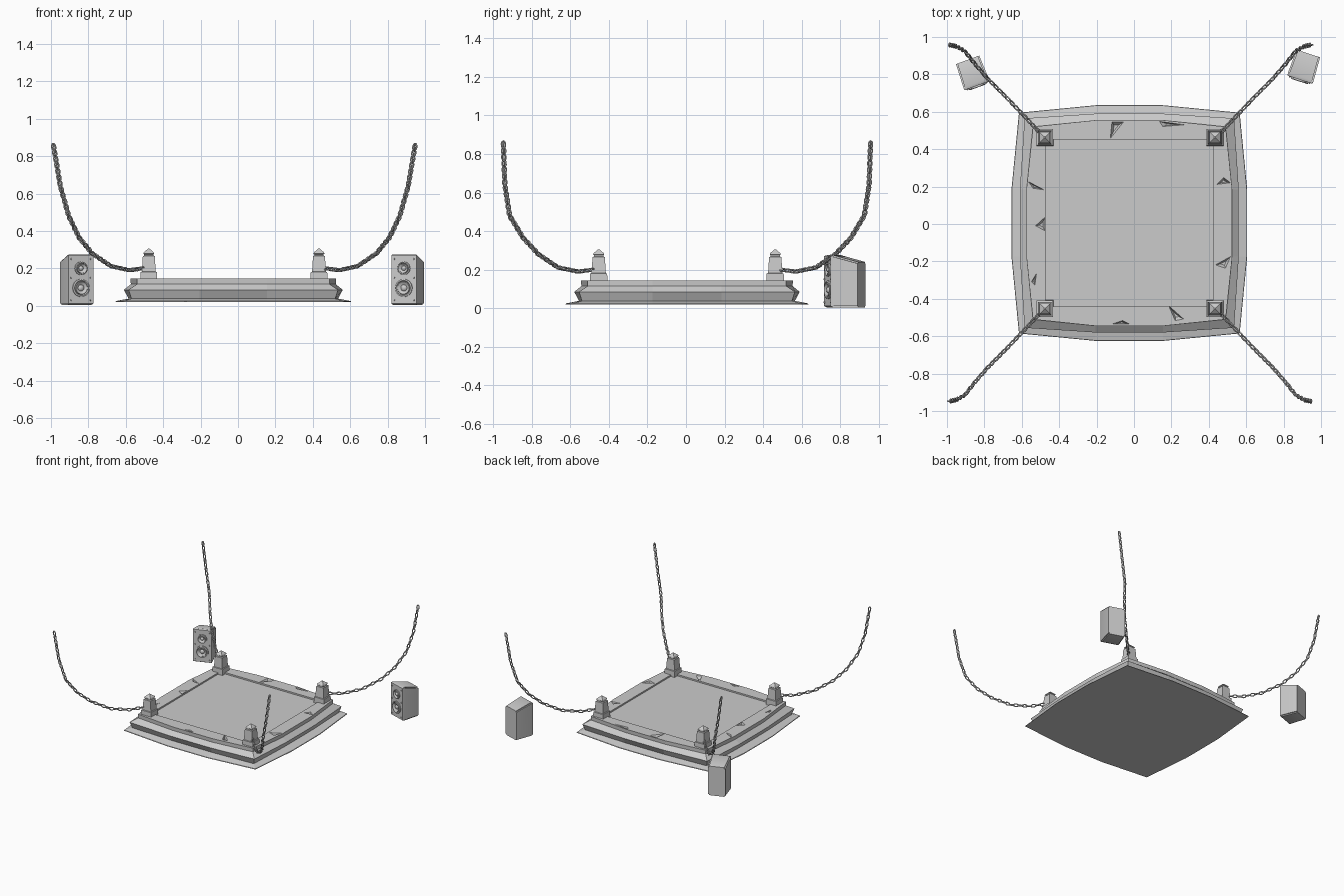
import bpy, bmesh, math
from mathutils import Vector, Matrix

if "Cube" in bpy.data.objects:
    bpy.data.objects.remove(bpy.data.objects["Cube"])

grey = bpy.data.materials.new("stone_grey")
grey.use_nodes = True
grey.diffuse_color = (0.6, 0.6, 0.6, 1)
grey.node_tree.nodes["Principled BSDF"].inputs["Base Color"].default_value = (0.6, 0.6, 0.6, 1)

CX, CY = -0.025, 0.005      # platform centre
DECK = 0.145


def finish(name, bm, smooth=False):
    bmesh.ops.recalc_face_normals(bm, faces=bm.faces)
    me = bpy.data.meshes.new(name)
    bm.to_mesh(me)
    bm.free()
    me.materials.append(grey)
    ob = bpy.data.objects.new(name, me)
    bpy.context.collection.objects.link(ob)
    if smooth:
        bpy.ops.object.select_all(action='DESELECT')
        ob.select_set(True)
        bpy.context.view_layer.objects.active = ob
        bpy.ops.object.shade_smooth_by_angle(angle=math.radians(40))
    return ob


def loft(bm, rings):
    """Skin a stack of equal-length rings and cap both ends."""
    vs = [[bm.verts.new(p) for p in r] for r in rings]
    n = len(vs[0])
    for a, b in zip(vs, vs[1:]):
        for i in range(n):
            bm.faces.new((a[i], a[(i + 1) % n], b[(i + 1) % n], b[i]))
    bm.faces.new(vs[0][::-1])
    bm.faces.new(vs[-1])


def square(h, z, x=0, y=0):
    return [(x + sx * h, y + sy * h, z) for sx, sy in ((-1, -1), (1, -1), (1, 1), (-1, 1))]


def bulged(corner, mid, z):
    """Square outline whose sides bow outwards."""
    ring = []
    for k in range(4):
        rot = Matrix.Rotation(k * math.pi / 2, 3, 'Z')
        for p in ((-corner, -corner, z), (-0.18, -mid, z), (0.18, -mid, z)):
            ring.append(rot @ Vector(p) + Vector((CX, CY, 0)))
    return ring


# stepped platform
bm = bmesh.new()
loft(bm, [bulged(*r) for r in (
    (0.59, 0.63, 0.02), (0.588, 0.628, 0.025), (0.545, 0.56, 0.038), (0.56, 0.585, 0.085),
    (0.515, 0.548, 0.115), (0.515, 0.55, DECK))])
platform = finish("platform", bm)

# cutter: sunken floor and chipped deck edges
bm = bmesh.new()
loft(bm, [square(0.447, DECK - 0.012, CX, CY), square(0.447, 0.2, CX, CY)])
chips = [((-0.13, 0.45), (-0.12, 0.55), (-0.05, 0.55)), ((0.13, 0.55), (0.15, 0.52), (0.28, 0.53)),
         ((-0.57, 0.23), (-0.54, 0.19), (-0.475, 0.18)), ((-0.53, -0.01), (-0.475, 0.04), (-0.475, -0.04)),
         ((-0.55, -0.31), (-0.52, -0.26), (-0.53, -0.33)), ((0.44, 0.21), (0.48, 0.25), (0.52, 0.22)),
         ((0.43, -0.22), (0.52, -0.17), (0.49, -0.24)), ((0.18, -0.43), (0.22, -0.52), (0.27, -0.51)),
         ((-0.12, -0.535), (-0.06, -0.515), (-0.02, -0.535))]
for tri in chips:
    c = sum((Vector(p) for p in tri), Vector((0, 0))) / 3
    rings = [[(c.x + (p[0] - c.x) * s, c.y + (p[1] - c.y) * s, z) for p in tri]
             for s, z in ((0.35, DECK - 0.02), (1, DECK + 0.004))]
    loft(bm, rings)
cutter = finish("deck_cutter", bm)
cutter.hide_render = True
cutter.hide_viewport = True
mod = platform.modifiers.new("cut", 'BOOLEAN')
mod.operation = 'DIFFERENCE'
mod.solver = 'EXACT'
mod.use_self = True
mod.object = cutter

# corner posts
for name, sx, sy in (("front_right", -1, -1), ("front_left", 1, -1), ("back_left", 1, 1), ("back_right", -1, 1)):
    px, py = CX + 0.455 * sx + 0.003, CY + 0.458 * sy
    bm = bmesh.new()
    loft(bm, [square(h, z, px, py) for h, z in (
        (0.046, 0.12), (0.044, 0.18), (0.037, 0.182), (0.032, 0.265), (0.025, 0.268),
        (0.025, 0.275), (0.029, 0.278), (0.027, 0.285), (0.004, 0.305))])
    finish(name + "_post", bm)

    # hanging chain
    path = [Vector((CX + 0.005 + sx * a, CY + sy * b, z)) for a, b, z in (
        (0.485, 0.485, 0.20), (0.56, 0.565, 0.19), (0.66, 0.67, 0.212), (0.76, 0.77, 0.28), (0.83, 0.85, 0.365),
        (0.885, 0.92, 0.48), (0.93, 0.945, 0.64), (0.968, 0.953, 0.865))]
    lengths = [(b - a).length for a, b in zip(path, path[1:])]
    count = round(sum(lengths) / 0.033)
    bm = bmesh.new()
    for i in range(count):
        d = (i + 0.5) * sum(lengths) / count
        seg = 0
        while d > lengths[seg]:
            d -= lengths[seg]
            seg += 1
        t = (path[seg + 1] - path[seg]).normalized()
        pos = path[seg] + t * d
        side = t.cross(Vector((sy, -sx, 0))).normalized()
        up = t.cross(side)
        u, v = (side + up, up - side) if i % 2 else (up - side, side + up)
        u, v = u.normalized(), v.normalized()
        ring, wire = 10, 6
        vs = []
        for j in range(ring):
            a = math.tau * j / ring
            out = t * math.cos(a) + u * math.sin(a)
            core = pos + t * math.cos(a) * 0.019 + u * math.sin(a) * 0.010
            vs.append([bm.verts.new(core + (out * math.cos(b) + v * math.sin(b)) * 0.0045)
                       for b in (math.tau * k / wire for k in range(wire))])
        for j in range(ring):
            p, q = vs[j], vs[(j + 1) % ring]
            for k in range(wire):
                bm.faces.new((p[k], q[k], q[(k + 1) % wire], p[(k + 1) % wire]))
    finish(name + "_chain", bm, True)

# loudspeakers, built facing -y
for name, x, y, turn in (("right", -0.865, 0.81, 20), ("left", 0.91, 0.843, -18)):
    place = Matrix.Translation((x, y, 0)) @ Matrix.Rotation(math.radians(turn), 4, 'Z')
    bm = bmesh.new()
    cabinet = [[(-w, yy, z0), (w, yy, z0), (w, yy, z1), (-w, yy, z1)] for yy, w, z0, z1 in (
        (-0.075, 0.070, 0.012, 0.270), (-0.060, 0.072, 0.004, 0.275), (0.072, 0.066, 0.004, 0.240))]
    loft(bm, cabinet)
    long_edges = [e for e in bm.edges if abs(e.verts[0].co.y - e.verts[1].co.y) > 0.1]
    bmesh.ops.bevel(bm, geom=long_edges, offset=0.008, segments=2, affect='EDGES')
    bm.transform(place)
    finish(name + "_speaker_cabinet", bm, True)

    # drivers: raised rim, sunken cone, centre dome
    bm = bmesh.new()
    for cz, r in ((0.200, 0.036), (0.095, 0.048)):
        rings = []
        for s, dy in ((1, 0.004), (1, -0.008), (0.84, -0.010), (0.74, -0.004), (0.68, -0.010), (0.6, -0.008),
                      (0.36, -0.001), (0.3, -0.006), (0.12, -0.010)):
            rings.append([(r * s * math.cos(a), -0.075 + dy, cz + r * s * math.sin(a))
                          for a in (math.tau * k / 24 for k in range(24))])
        loft(bm, rings)
    bm.transform(place)
    finish(name + "_speaker_drivers", bm, True)

    # corner bolts
    bm = bmesh.new()
    for bx in (-0.055, 0.055):
        for bz in (0.03, 0.15, 0.25):
            bmesh.ops.create_cone(bm, cap_ends=True, segments=8, radius1=0.005, radius2=0.004, depth=0.008,
                                  matrix=Matrix.Translation((bx, -0.077, bz)) @ Matrix.Rotation(math.pi / 2, 4, 'X'))
    bm.transform(place)
    finish(name + "_speaker_bolts", bm)
